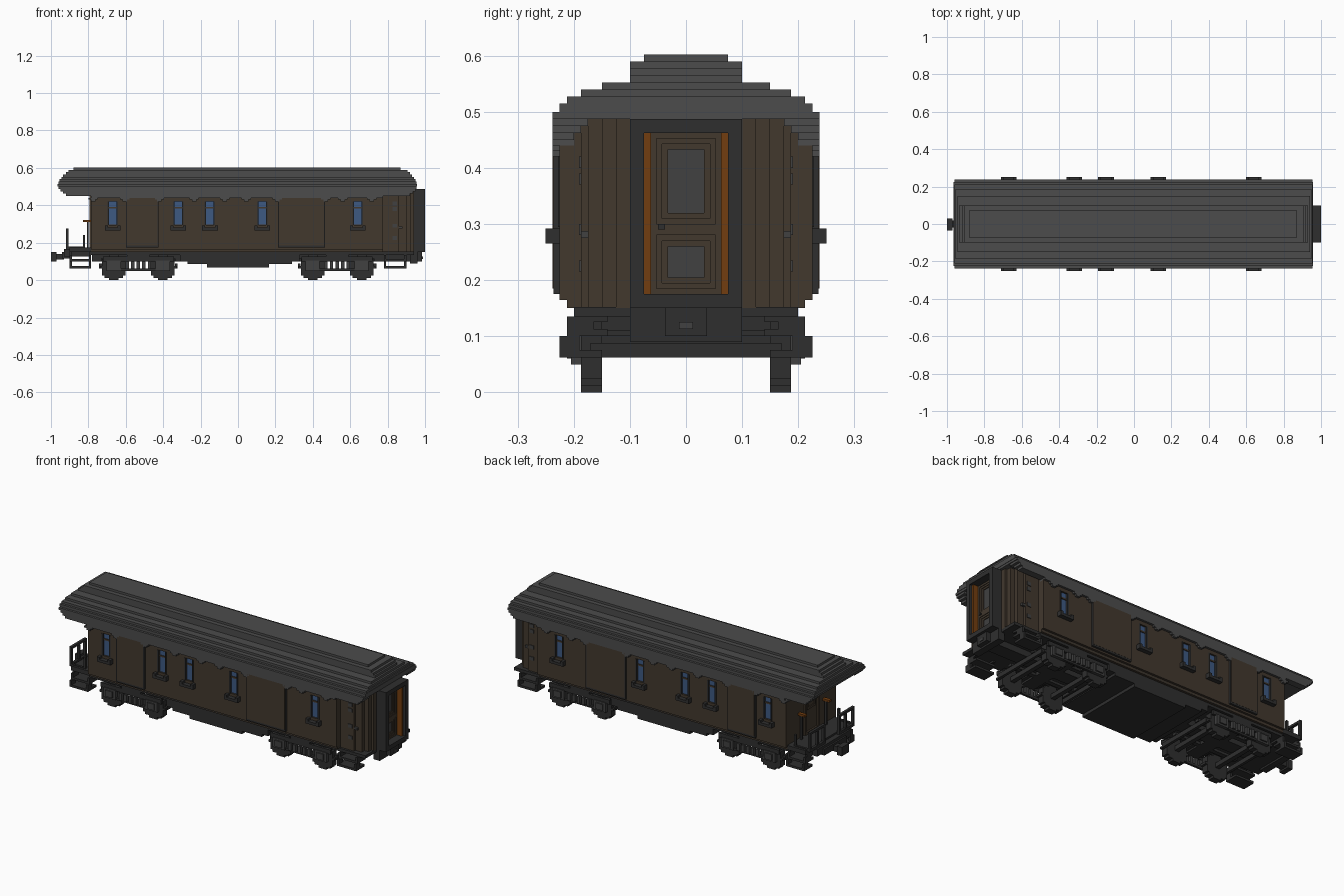
import bpy, bmesh, math
from mathutils import Vector

if "Cube" in bpy.data.objects:
    bpy.data.objects.remove(bpy.data.objects["Cube"])

V = 0.0125  # step size of the blocky style


def material(name, rgb):
    m = bpy.data.materials.new(name)
    m.use_nodes = True
    m.diffuse_color = (*rgb, 1)
    bsdf = m.node_tree.nodes["Principled BSDF"]
    bsdf.inputs["Base Color"].default_value = (*rgb, 1)
    bsdf.inputs["Roughness"].default_value = 0.9
    return m


BROWN = material("dark brown", (0.054, 0.040, 0.027))
ROOF = material("roof grey", (0.072, 0.072, 0.072))
DARK = material("charcoal", (0.028, 0.028, 0.028))
IRON = material("iron grey", (0.052, 0.052, 0.052))
BLUE = material("window blue", (0.048, 0.100, 0.225))
AMBER = material("amber brown", (0.17, 0.048, 0.005))


def part(name, mat, boxes, mirror=False):
    """One object from (x0, x1, y0, y1, z0, z1) blocks, optionally mirrored over y."""
    bm = bmesh.new()
    for x0, x1, y0, y1, z0, z1 in boxes:
        spans = [(y0, y1), (-y1, -y0)] if mirror else [(y0, y1)]
        for a, b in spans:
            verts = bmesh.ops.create_cube(bm, size=1)["verts"]
            for v in verts:
                v.co = Vector(((x0 + x1) / 2 + v.co.x * (x1 - x0),
                               (a + b) / 2 + v.co.y * (b - a),
                               (z0 + z1) / 2 + v.co.z * (z1 - z0)))
    me = bpy.data.meshes.new(name)
    bm.to_mesh(me)
    bm.free()
    me.materials.append(mat)
    ob = bpy.data.objects.new(name, me)
    bpy.context.collection.objects.link(ob)
    return ob


# Roof: stacked layers (x0, x1, half width, z0, z1)
layers = [(-0.96, 0.955, 0.2375, 0.4875, 0.5), (-0.965, 0.957, 0.225, 0.5, 0.515),
          (-0.96, 0.955, 0.2125, 0.515, 0.5275), (-0.955, 0.95, 0.1875, 0.5275, 0.54),
          (-0.945, 0.94, 0.15, 0.54, 0.5525), (-0.935, 0.93, 0.1, 0.5525, 0.565),
          (-0.92, 0.92, 0.1, 0.565, 0.5775), (-0.905, 0.905, 0.1, 0.5775, 0.59),
          (-0.88, 0.87, 0.075, 0.59, 0.6025)]
part("roof", ROOF, [(a, b, -w, w, z0, z1) for a, b, w, z0, z1 in layers])
part("roof_eaves", ROOF, [(-0.95, 0.95, 0.175, 0.2375, 0.475, 0.4875),
                          (-0.935, 0.935, 0.1875, 0.2375, 0.4625, 0.475),
                          (-0.92, 0.92, 0.2, 0.2375, 0.45, 0.4625),
                          (-0.785, 0.775, 0.2, 0.2375, 0.44, 0.45)], True)
# Scalloped fascia drops between the wall arches
drops = [-0.775, -0.605, -0.42, -0.235, -0.07, 0.045, 0.21, 0.47, 0.56, 0.715]
part("fascia_scallops", ROOF,
     [(x - w, x + w, 0.2, 0.2375, z, 0.44) for x in drops
      for w, z in ((0.012, 0.42), (0.025, 0.43))], True)

# Body core with wall panels around recessed windows
windows = [-0.67, -0.32, -0.15, 0.13, 0.64]
part("body", BROWN, [(-0.785, 0.775, -0.2125, 0.2125, 0.15, 0.49)])
edges = [-0.785] + [e for w in windows for e in (w - 0.0275, w + 0.0275)] + [0.775]
walls = [(edges[i], edges[i + 1], 0.2125, 0.225, 0.165, 0.45)
         for i in range(0, len(edges), 2)]
for w in windows:
    a, b = w - 0.0275, w + 0.0275
    walls += [(a, b, 0.2125, 0.225, 0.165, 0.295), (a, b, 0.2125, 0.225, 0.42, 0.45),
              (a, b, 0.2125, 0.221, 0.382, 0.391)]
part("side_walls", BROWN, walls, True)
part("window_glass", BLUE, [(w - 0.027, w + 0.027, 0.2125, 0.2165, 0.296, 0.419)
                            for w in windows], True)
part("window_frames", DARK, [(w + s * 0.024 - 0.004, w + s * 0.024 + 0.004, 0.2125, 0.228, 0.295, 0.42)
                             for w in windows for s in (-1, 1)], True)
part("window_sills", DARK, [(w - 0.042, w + 0.042, 0.22, 0.25, 0.265, 0.28) for w in windows]
     + [(w + s * 0.034 - 0.008, w + s * 0.034 + 0.008, 0.22, 0.25, 0.28, 0.292)
        for w in windows for s in (-1, 1)], True)

# Sliding doors with a dark border line
doors = [(-0.595, -0.43), (0.22, 0.46)]
part("sliding_doors", BROWN, [(a, b, 0.22, 0.2375, 0.185, 0.44) for a, b in doors], True)
part("door_borders", DARK, [s for a, b in doors for s in (
    (a - 0.005, a, 0.22, 0.2365, 0.18, 0.44), (b, b + 0.005, 0.22, 0.2365, 0.18, 0.44),
    (a - 0.005, b + 0.005, 0.22, 0.2365, 0.175, 0.185))], True)

# Stepped vestibule at the +x end
part("vestibule", BROWN, [(0.775, 0.86, -0.1875, 0.1875, 0.15, 0.49),
                          (0.86, 0.9, -0.175, 0.175, 0.15, 0.49),
                          (0.9, 0.925, -0.15, 0.15, 0.15, 0.49),
                          (0.925, 0.94, -0.125, 0.125, 0.15, 0.49)])
part("vestibule_fittings", IRON, [(0.825, 0.85, 0.185, 0.191, z, z + 0.02)
                                  for z in (0.215, 0.28, 0.37, 0.4)], True)
part("corner_handles", IRON, [(0.86, 0.88, 0.175, 0.1875, 0.275, 0.2875)], True)

# Gangway frame, with an end door set back inside it
part("gangway_frame", DARK, [(0.94, 1.0, -0.1, -0.075, 0.15, 0.4875),
                             (0.94, 1.0, 0.075, 0.1, 0.15, 0.4875),
                             (0.94, 1.0, -0.075, 0.075, 0.15, 0.175),
                             (0.94, 1.0, -0.075, 0.075, 0.4625, 0.4875)])
part("gangway_trim", AMBER, [(0.94, 0.985, 0.0625, 0.075, 0.175, 0.4625)], True)


def ring(x0, x1, w, z0, z1, t):
    """Rectangular border lying in the yz plane."""
    return [(x0, x1, -w, -w + t, z0, z1), (x0, x1, w - t, w, z0, z1),
            (x0, x1, -w + t, w - t, z0, z0 + t), (x0, x1, -w + t, w - t, z1 - t, z1)]


end_door = []
for i in range(3):
    d = 0.01 * i
    end_door += ring(0.94, 0.955 - 0.004 * i, 0.0625 - d, 0.29 + d, 0.4625 - d, 0.01)
    end_door += ring(0.94, 0.955 - 0.004 * i, 0.0625 - d, 0.175 + d, 0.29 - d, 0.01)
part("end_door", BROWN, end_door)
part("end_door_panels", IRON, [(0.94, 0.942, -0.033, 0.033, 0.2, 0.265),
                               (0.94, 0.942, -0.033, 0.033, 0.315, 0.44)])
part("end_door_handle", DARK, [(0.95, 0.96, -0.05, -0.0375, 0.29, 0.3)])

# Underframe, floor edges and stepped belly
part("underframe", DARK, [(-0.785, 0.94, -0.2, 0.2, 0.135, 0.152),
                          (-0.785, 0.775, -0.2125, 0.2125, 0.15, 0.165),
                          (-0.31, 0.33, -0.2, 0.2, 0.1, 0.14),
                          (-0.27, 0.29, -0.2, 0.2, 0.085, 0.1),
                          (-0.165, 0.165, -0.2, 0.2, 0.0675, 0.085),
                          (-0.78, 0.92, -0.04, 0.04, 0.1, 0.14)])

# Open platform with railings at the -x end
part("platform", DARK, [(-0.93, -0.785, -0.15, 0.15, 0.125, 0.165),
                        (-0.9, -0.785, -0.2125, 0.2125, 0.15, 0.175),
                        (-0.94, -0.9, -0.1, 0.1, 0.115, 0.15)])
part("platform_railing", DARK, [(-0.92, -0.905, 0.0625, 0.075, 0.165, 0.275),
                                (-0.92, -0.905, 0.12, 0.1325, 0.165, 0.26),
                                (-0.92, -0.905, 0.1875, 0.2, 0.165, 0.275),
                                (-0.92, -0.905, 0.0625, 0.2, 0.2625, 0.275),
                                (-0.92, -0.905, 0.0625, 0.2, 0.165, 0.18),
                                (-0.92, -0.82, 0.1875, 0.2, 0.165, 0.18),
                                (-0.83, -0.818, 0.1875, 0.2, 0.165, 0.24)], True)
part("brake_column", DARK, [(-0.808, -0.798, 0.105, 0.115, 0.17, 0.31)], True)
part("brake_handle", AMBER, [(-0.83, -0.787, 0.1, 0.12, 0.31, 0.322)], True)
part("rear_door", BROWN, ring(-0.795, -0.785, 0.0625, 0.175, 0.46, 0.0125)
     + ring(-0.79, -0.785, 0.04, 0.31, 0.44, 0.0125))

# Hanging steps at all four corners
for name, x0, x1 in (("rear_steps", -0.9, -0.785), ("front_steps", 0.78, 0.9)):
    boxes = [(x0, x1, 0.15, 0.225, 0.0625, 0.075), (x0, x1, 0.14, 0.2125, 0.1, 0.1125)]
    for a in (x0, x1 - V):
        boxes += [(a, a + V, 0.19, 0.225, 0.0625, 0.1), (a, a + V, 0.165, 0.2125, 0.1, 0.135),
                  (a, a + V, 0.14, 0.2, 0.125, 0.15)]
    part(name, DARK, boxes, True)

# Couplers at both ends
part("rear_coupler", DARK, [(-0.975, -0.93, -0.02, 0.02, 0.11, 0.14),
                            (-1.0, -0.97, -0.035, 0.03, 0.1, 0.15)])
part("front_coupler", DARK, [(0.92, 0.96, -0.1, 0.1, 0.09, 0.15),
                             (0.95, 0.985, -0.0375, 0.0375, 0.1, 0.15)])
part("coupler_pin", IRON, [(0.98, 0.988, -0.0125, 0.0125, 0.1125, 0.125)])


def disc(cx, cz, r, y0, y1):
    """Stepped wheel disc made of rows of blocks."""
    rows = round(2 * r / V)
    out = []
    for k in range(rows):
        z = cz - r + k * V
        h = math.sqrt(max(r * r - (z + V / 2 - cz) ** 2, 0))
        h = max(round(h / V), 1) * V
        out.append((cx - h, cx + h, y0, y1, z, z + V))
    return out


# Two bogies with four wheels each
for name, cx in (("rear", -0.533), ("front", 0.53)):
    axles = (cx - 0.131, cx + 0.131)
    part(name + "_wheels", DARK, [b for a in axles for b in disc(a, 0.06875, 0.06875, 0.15, 0.1875)], True)
    part(name + "_axles", DARK, [(a - V, a + V, -0.15, 0.15, 0.0625, 0.0875) for a in axles])
    part(name + "_axle_boxes", IRON, [b for a in axles for b in (
        (a - 0.038, a + 0.038, 0.1875, 0.205, 0.05, 0.105),
        (a - 0.022, a + 0.022, 0.2, 0.2125, 0.06, 0.095))], True)
    part(name + "_bogie_sides", DARK, [(cx - 0.19, cx + 0.19, 0.1875, 0.2, 0.1, 0.125),
                                       (cx - 0.1, cx + 0.1, 0.1875, 0.2, 0.05, 0.0625),
                                       (cx - 0.06, cx + 0.06, 0.1, 0.2, 0.11, 0.14)], True)
    part(name + "_springs", IRON, [(cx + i * 0.03 - 0.009, cx + i * 0.03 + 0.009, 0.19, 0.21, 0.06, 0.1)
                                   for i in (-2, -1, 0, 1, 2)], True)
    part(name + "_bogie_beams", DARK, [(cx - 0.04, cx + 0.04, -0.19, 0.19, 0.1, 0.12),
                                       (cx - 0.21, cx - 0.195, -0.17, 0.17, 0.0625, 0.0875),
                                       (cx + 0.195, cx + 0.21, -0.17, 0.17, 0.0625, 0.0875),
                                       (cx - 0.2, cx + 0.2, 0.075, 0.1, 0.1, 0.115),
                                       (cx - 0.2, cx + 0.2, -0.1, -0.075, 0.1, 0.115)])
